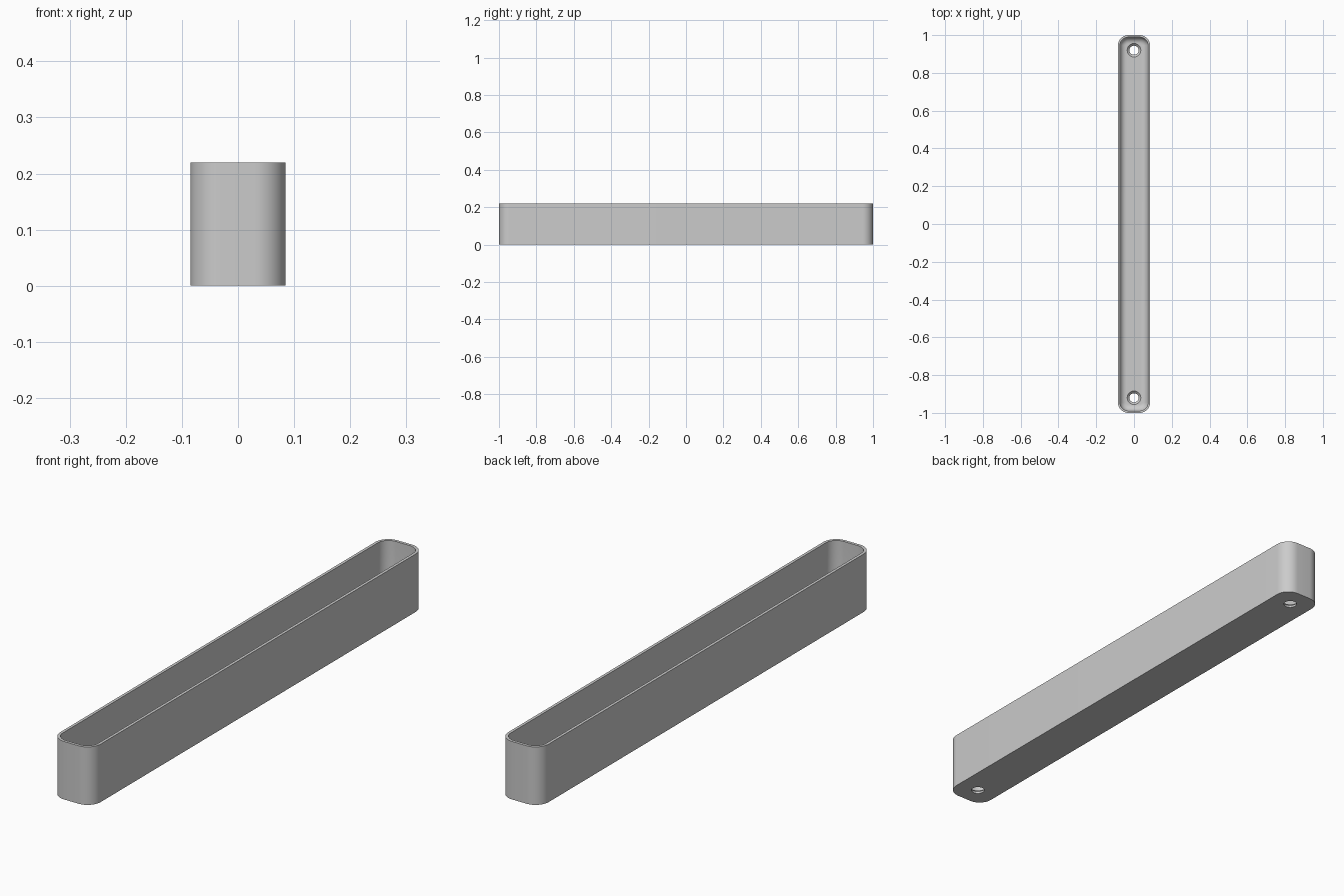
import bpy, bmesh
from math import sin, cos, pi

if "Cube" in bpy.data.objects:
    bpy.data.objects.remove(bpy.data.objects["Cube"])

HALF_W, HALF_L, HEIGHT = 0.085, 1.0, 0.22
CORNER, WALL, FLOOR, FILLET = 0.055, 0.011, 0.02, 0.034
HOLE_Y, HOLE_R, SINK_R = 0.92, 0.024, 0.036
STEPS = 12

grey = bpy.data.materials.new("plain grey")
grey.use_nodes = True
colour = (0.6, 0.6, 0.6, 1)
grey.diffuse_color = colour
grey.node_tree.nodes["Principled BSDF"].inputs["Base Color"].default_value = colour


def outline(inset):
    """Rounded rectangle, moved inward by inset."""
    r = CORNER - inset
    points = []
    for corner, (sx, sy) in enumerate([(1, 1), (-1, 1), (-1, -1), (1, -1)]):
        for i in range(STEPS + 1):
            a = (corner + i / STEPS) * pi / 2
            points.append((sx * (HALF_W - CORNER) + r * cos(a),
                           sy * (HALF_L - CORNER) + r * sin(a)))
    return points


def circle(radius):
    return [(radius * cos(2 * pi * i / 48), radius * sin(2 * pi * i / 48))
            for i in range(48)]


def loft(name, sections):
    """Join stacked (points, z) sections into a closed solid."""
    bm = bmesh.new()
    rings = [[bm.verts.new((x, y, z)) for x, y in pts] for pts, z in sections]
    for low, high in zip(rings, rings[1:]):
        n = len(low)
        for i in range(n):
            j = (i + 1) % n
            bm.faces.new((low[i], low[j], high[j], high[i]))
    bm.faces.new(rings[0][::-1])
    bm.faces.new(rings[-1])
    bmesh.ops.recalc_face_normals(bm, faces=bm.faces)
    mesh = bpy.data.meshes.new(name)
    bm.to_mesh(mesh)
    bm.free()
    mesh.materials.append(grey)
    obj = bpy.data.objects.new(name, mesh)
    bpy.context.collection.objects.link(obj)
    return obj


# Tray: outer wall, flat rim, inner wall, rounded transition to the floor
sections = [(outline(0), 0), (outline(0), HEIGHT), (outline(WALL), HEIGHT)]
for i in range(9):
    a = i / 8 * pi / 2
    sections.append((outline(WALL + FILLET * (1 - cos(a))),
                     FLOOR + FILLET * (1 - sin(a))))
tray = loft("tray", sections)

# Countersunk screw holes near both ends
bpy.context.view_layer.objects.active = tray
for side in (-1, 1):
    cutter = loft("hole_cutter", [(circle(HOLE_R), -0.05),
                                  (circle(HOLE_R), FLOOR - 0.012),
                                  (circle(SINK_R), FLOOR),
                                  (circle(SINK_R), FLOOR + 0.02)])
    cutter.location.y = side * HOLE_Y
    cutter.hide_render = True
    cut = tray.modifiers.new("screw hole", "BOOLEAN")
    cut.operation = "DIFFERENCE"
    cut.solver = "EXACT"
    cut.object = cutter
    bpy.context.view_layer.update()
    bpy.ops.object.modifier_apply(modifier=cut.name)
    bpy.data.objects.remove(cutter)

# Smooth curves with crisp rims
bpy.ops.object.select_all(action="DESELECT")
tray.select_set(True)
bpy.ops.object.shade_smooth_by_angle(angle=pi / 6)
